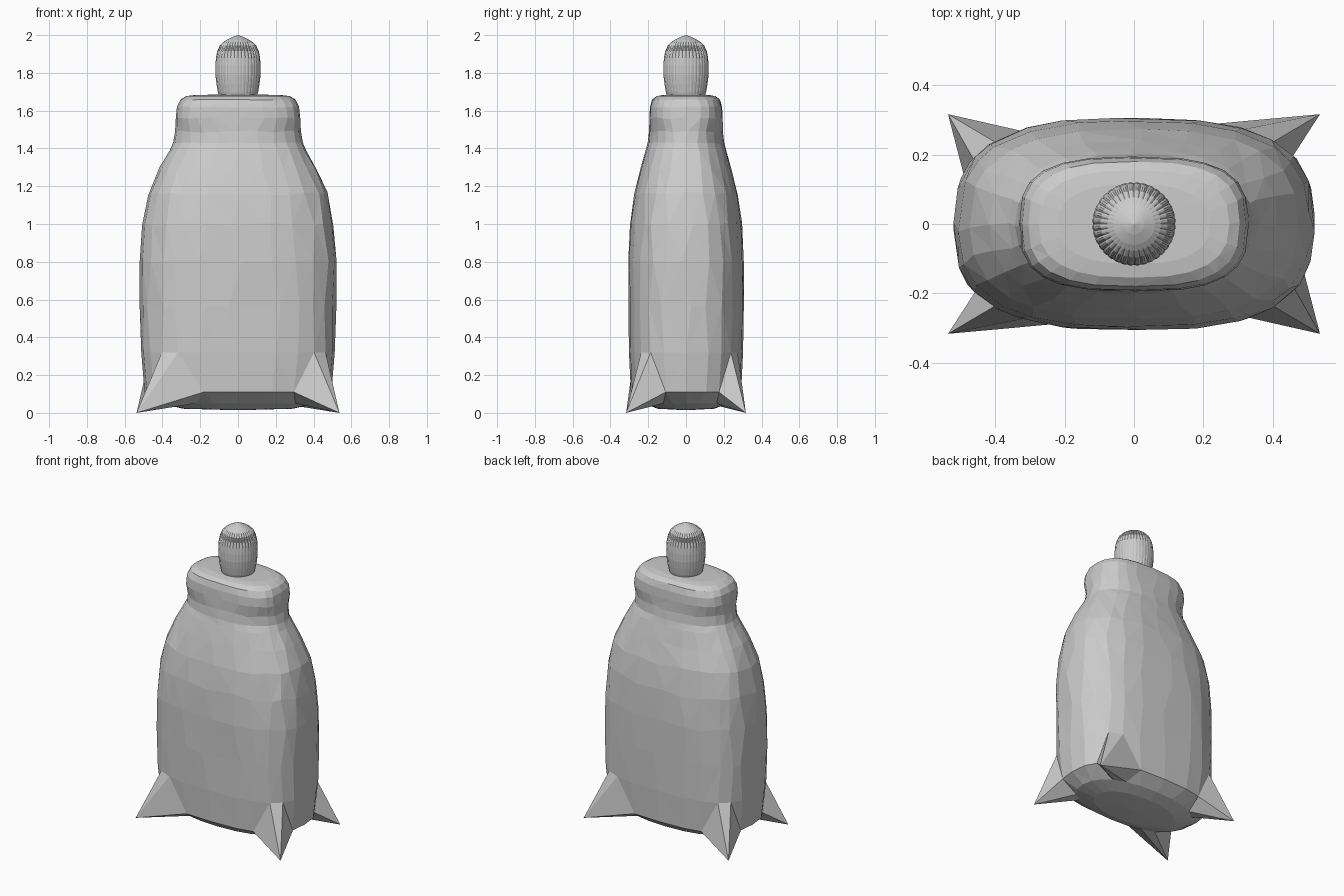
import bpy, bmesh, math, random
from mathutils import Vector

random.seed(4)
cube = bpy.data.objects.get("Cube")
if cube:
    bpy.data.objects.remove(cube)

grey = bpy.data.materials.new("plain grey")
grey.use_nodes = True
colour = (0.6, 0.6, 0.6, 1)
grey.diffuse_color = colour
grey.node_tree.nodes["Principled BSDF"].inputs["Base Color"].default_value = colour


def loft(bm, rings, bottom, top):
    """Skin a stack of rings and close both ends with a pole."""
    for a, b in zip(rings, rings[1:]):
        for i in range(len(a)):
            j = (i + 1) % len(a)
            bm.faces.new((a[i], a[j], b[j], b[i]))
    low, high = bm.verts.new((0, 0, bottom)), bm.verts.new((0, 0, top))
    for i in range(len(rings[0])):
        j = (i + 1) % len(rings[0])
        bm.faces.new((rings[0][j], rings[0][i], low))
        bm.faces.new((rings[-1][i], rings[-1][j], high))


def finish(bm, name):
    bmesh.ops.recalc_face_normals(bm, faces=bm.faces)
    mesh = bpy.data.meshes.new(name)
    bm.to_mesh(mesh)
    bm.free()
    mesh.materials.append(grey)
    obj = bpy.data.objects.new(name, mesh)
    bpy.context.collection.objects.link(obj)
    return obj


def signed_power(v, p):
    return math.copysign(abs(v) ** p, v)


def oval(hx, hy, z, n, count, jitter):
    """Points of a superellipse, slightly uneven like worn cloth."""
    points = []
    for i in range(count):
        a = math.tau * i / count + random.uniform(-jitter, jitter) * 5
        s = 1 + random.uniform(-jitter, jitter) * 0.4
        points.append(Vector((hx * s * signed_power(math.cos(a), 2 / n),
                              hy * s * signed_power(math.sin(a), 2 / n),
                              z + random.uniform(-jitter, jitter))))
    return points


# Sack body: half width, half depth, height, squareness, unevenness
SEGMENTS = 24
sections = [
    (0.29, 0.15, 0.022, 2.2, 0), (0.41, 0.22, 0.05, 2.3, 0),
    (0.495, 0.292, 0.11, 2.7, 0), (0.512, 0.302, 0.32, 2.9, 0),
    (0.52, 0.306, 0.56, 2.8, 0.012), (0.52, 0.307, 0.8, 2.75, 0.012),
    (0.506, 0.297, 1.0, 2.7, 0.012), (0.474, 0.275, 1.16, 2.6, 0.009),
    (0.417, 0.24, 1.29, 2.5, 0.007), (0.362, 0.214, 1.39, 2.4, 0.003),
    (0.344, 0.203, 1.43, 2.25, 0.003), (0.333, 0.195, 1.49, 2.4, 0.006),
    (0.33, 0.194, 1.56, 3, 0.005), (0.323, 0.191, 1.62, 3, 0.004),
    (0.305, 0.18, 1.658, 2.8, 0.002), (0.275, 0.155, 1.677, 2.6, 0),
    (0.22, 0.115, 1.684, 2.5, 0),
]
outlines = [oval(hx, hy, z, n, SEGMENTS, j) for hx, hy, z, n, j in sections]

# Draw the four corners of the base out into points, two columns to each
rim = outlines[2]
for sx, sy in ((1, 1), (-1, 1), (-1, -1), (1, -1)):
    k = round(math.atan2(sy, sx) / math.tau * SEGMENTS) % SEGMENTS
    rim[k] = rim[(k + 1) % SEGMENTS] = Vector((sx * 0.537, sy * 0.317, 0))

bm = bmesh.new()
loft(bm, [[bm.verts.new(p) for p in ring] for ring in outlines], 0.014, 1.685)
bmesh.ops.remove_doubles(bm, verts=bm.verts, dist=0.0001)
bmesh.ops.triangulate(bm, faces=bm.faces, quad_method='SHORT_EDGE')
finish(bm, "sack_body")

# Ribbed knob: radius, height, groove depth
RIBS = 36
profile = [
    (0.1, 1.675, 0), (0.107, 1.7, 0.012), (0.114, 1.74, 0.015),
    (0.12, 1.79, 0.015), (0.12, 1.84, 0.015), (0.117, 1.88, 0.02),
    (0.11, 1.915, 0.035), (0.097, 1.944, 0.05), (0.078, 1.963, 0.03),
    (0.06, 1.975, 0), (0.03, 1.99, 0),
]
bm = bmesh.new()
rings = []
for radius, z, depth in profile:
    ring = []
    for i in range(RIBS * 3):
        a = math.tau * i / (RIBS * 3)
        r = radius * (1 - depth if i % 3 == 0 else 1)
        ring.append(bm.verts.new((r * math.cos(a), r * math.sin(a), z)))
    rings.append(ring)
loft(bm, rings, 1.67, 2.0)
finish(bm, "ribbed_knob")
